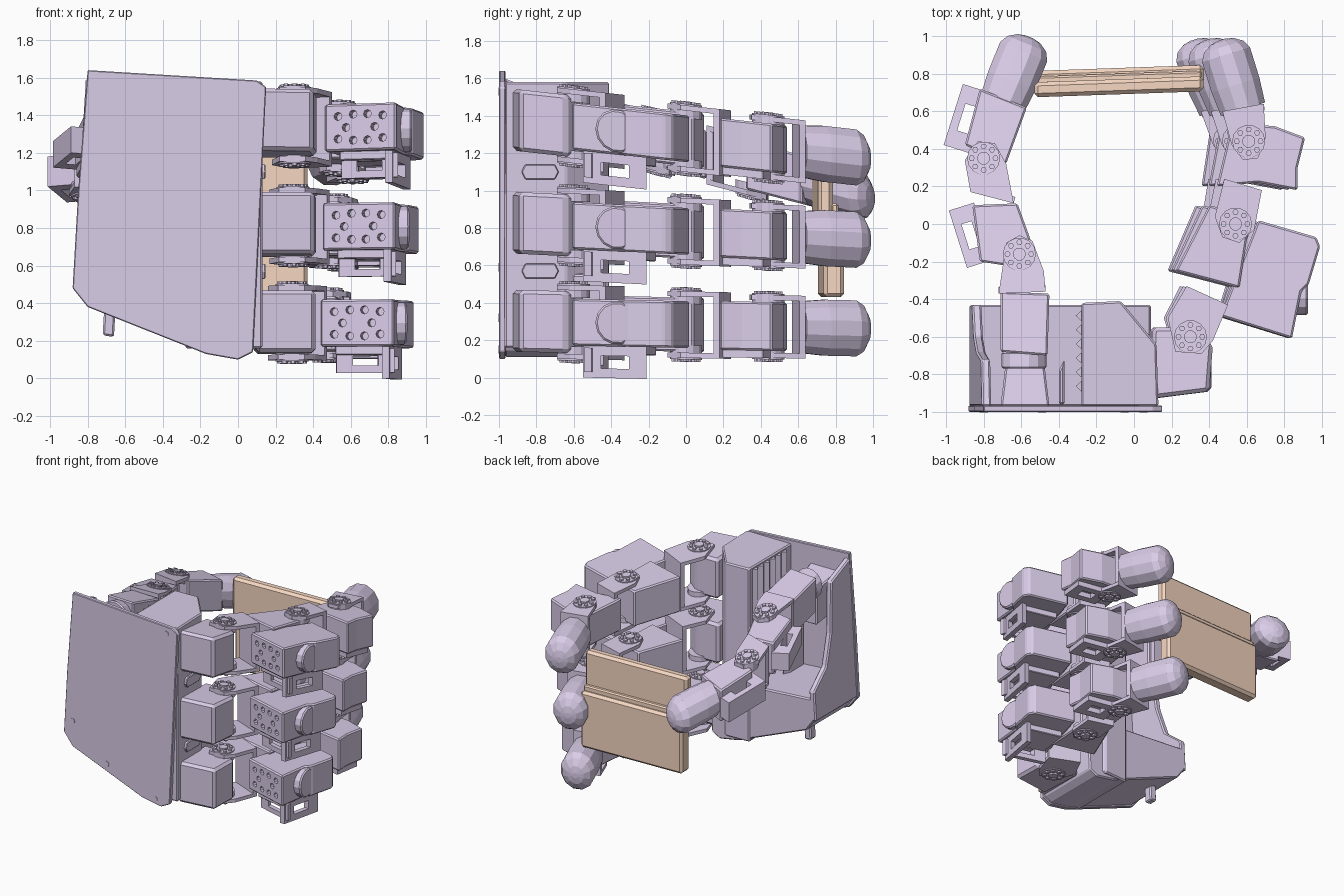
import bpy, bmesh, math
from mathutils import Vector

if "Cube" in bpy.data.objects:
    bpy.data.objects.remove(bpy.data.objects["Cube"])


def material(name, col):
    m = bpy.data.materials.new(name)
    m.diffuse_color = col
    m.use_nodes = True
    m.node_tree.nodes["Principled BSDF"].inputs["Base Color"].default_value = m.diffuse_color
    return m


SHELL = material("lavender_shell", (0.70, 0.61, 0.81, 1))
CARD = material("peach_card", (0.92, 0.68, 0.54, 1))


def make(name, bm, mat=SHELL, bevel=0):
    bmesh.ops.recalc_face_normals(bm, faces=bm.faces)
    me = bpy.data.meshes.new(name)
    bm.to_mesh(me)
    bm.free()
    me.materials.append(mat)
    ob = bpy.data.objects.new(name, me)
    bpy.context.collection.objects.link(ob)
    if bevel:
        b = ob.modifiers.new("bevel", 'BEVEL')
        b.width, b.segments, b.limit_method = bevel, 1, 'ANGLE'
    return ob


def add_prism(bm, pts, a, b, f):
    lo = [bm.verts.new(f(u, v, a)) for u, v in pts]
    hi = [bm.verts.new(f(u, v, b)) for u, v in pts]
    bm.faces.new(lo[::-1])
    bm.faces.new(hi)
    n = len(pts)
    for i in range(n):
        bm.faces.new((lo[i], lo[(i + 1) % n], hi[(i + 1) % n], hi[i]))


def prism(name, pts, a, b, f, mat=SHELL, bevel=0.01):
    bm = bmesh.new()
    add_prism(bm, pts, a, b, f)
    return make(name, bm, mat, bevel)


def ring(c, r, n):
    return [(c[0] + r * math.cos(2 * math.pi * i / n), c[1] + r * math.sin(2 * math.pi * i / n)) for i in range(n)]


def flat(u, v, w):       # plan outline, extruded in z
    return Vector((u, v, w))


def upright(u, v, w):    # front outline, extruded in y
    return Vector((u, w, v))


def sheared(z0, y0, k, c=0):  # plan outline on a digit that slopes in z and curls in x along y
    return lambda u, v, w: Vector((u - c * (v - y0), v, z0 + w + k * (v - y0)))


def bracket(name, pts, hub, h, f):
    """U-shaped bracket: two plates, a web on the first edge, round hubs with screws"""
    bm = bmesh.new()
    cx = Vector((sum(p[0] for p in pts), sum(p[1] for p in pts))) / len(pts)
    p, q = Vector(pts[0]), Vector(pts[1])
    d = (q - p).orthogonal().normalized() * 0.035
    if d.dot(cx - p) < 0:
        d = -d
    add_prism(bm, [p, q, q + d, p + d], -h, h, f)
    for s in (1, -1):
        add_prism(bm, pts, s * h, s * (h + 0.028), f)
        add_prism(bm, ring(hub, 0.088, 14), s * (h - 0.04), s * (h + 0.036), f)
        add_prism(bm, ring(hub, 0.035, 10), s * h, s * (h + 0.05), f)
        for c in ring(hub, 0.063, 8):
            add_prism(bm, ring(c, 0.016, 6), s * h, s * (h + 0.048), f)
    make(name, bm)


def slot_frame(name, c, along, length, width, a, b, f):
    """Small plate with an oblong opening, made of four bars"""
    u = Vector(along).normalized()
    v = Vector((-u.y, u.x))
    bm = bmesh.new()
    for du, dv, l, w in ((0, .35, 1, .3), (0, -.35, 1, .3), (.36, 0, .28, .4), (-.36, 0, .28, .4)):
        o = Vector(c) + u * du * length + v * dv * width
        e, g = u * l * length / 2, v * w * width / 2
        add_prism(bm, [o - e - g, o + e - g, o + e + g, o - e + g], a, b, f)
    make(name, bm)


def fingertip(name, a, b, r, rz, f):
    """Faceted thimble from plan point a to dome point b"""
    a, b = Vector(a), Vector(b)
    u = (b - a).normalized()
    v = Vector((u.y, -u.x))
    L = (b - a).length
    n = 12
    rows = [(0, .92), (.35 * L, 1), (L - .6 * r, 1), (L - .28 * r, .82), (L - .07 * r, .48), (L, .15)]
    bm = bmesh.new()
    rings = []
    for t, s in rows:
        rg = []
        for i in range(n):
            an = 2 * math.pi * (i + .5) / n
            p = a + u * t + v * r * s * math.cos(an)
            rg.append(bm.verts.new(f(p.x, p.y, rz * s * math.sin(an))))
        rings.append(rg)
    for r0, r1 in zip(rings, rings[1:]):
        for i in range(n):
            bm.faces.new((r0[i], r0[(i + 1) % n], r1[(i + 1) % n], r1[i]))
    bm.faces.new(rings[0][::-1])
    bm.faces.new(rings[-1])
    make(name, bm)


# Palm: cover plate, lower block, knuckle column, side wall, peg
prism("palm_cover", [(-.80, 1.64), (.10, 1.585), (.15, 1.55), (.08, .14), (0, .10), (-.17, .13),
                     (-.80, .38), (-.88, .48), (-.85, 1.0)], -1.0, -.965, upright, bevel=.005)
prism("palm_lower_block", [(-.87, .50), (-.79, .39), (-.17, .14), (0, .11), (.07, .15), (.09, .55),
                           (-.28, .62), (-.86, .66)], -.97, -.43, upright)
prism("palm_column", [(-.28, -.97), (-.28, -.42), (-.07, -.41), (.12, -.64), (.13, -.97)], .16, 1.58, flat)
prism("palm_side_wall", [(-.97, .48), (-.43, .48), (-.43, .72), (-.60, .86), (-.68, 1.1), (-.72, 1.5), (-.97, 1.6)],
      0, .05, lambda u, v, w: Vector((-.875 + .06 * (v - .5) + w, u, v)))
prism("palm_rib", [(-.40, -.96), (-.37, -.96), (-.37, -.72), (-.40, -.78)], .6, 1.4, flat)
for i in range(6):
    y = -.9 + i * .075
    prism(f"palm_tooth_{i}", [(-.27, y), (-.31, y + .037), (-.27, y + .075)], .62, 1.56, flat, bevel=0)
for i, z in enumerate((1.10, .57)):
    prism(f"palm_side_pad_{i}", [(-.86, z - .04), (-.70, z - .04), (-.68, z), (-.70, z + .04), (-.86, z + .04),
                                 (-.88, z)], .12, .145, lambda u, v, w: Vector((w, u, v)), bevel=.005)
prism("palm_peg", [(-.71, .40), (-.65, .40), (-.66, .22), (-.72, .23)], -.66, -.59, upright)
screws = bmesh.new()
for c in ((-.80, .59), (-.49, .32), (-.05, .15), (.05, 1.53)):
    add_prism(screws, ring(c, .022, 8), -1.003, -.99, upright)
make("palm_screws", screws)

# Three fingers share one plan layout; each has its own height, slope and curl
for name, z0, k, c in (("upper", 1.36, -.11, 0), ("middle", .82, -.05, .045), ("lower", .30, -.022, .085)):
    f = sheared(z0, -.75, k, c)
    n = name + "_finger_"
    prism(n + "base", [(.08, -.93), (.40, -.89), (.42, -.64), (.30, -.55), (.10, -.55)], -.165, .165, f, bevel=.02)
    bracket(n + "base_bracket", [(.50, -.43), (.28, -.33), (.18, -.50), (.22, -.68), (.36, -.69), (.42, -.62)],
            (.30, -.60), .17, f)
    outer = prism(n + "outer_motor", [(.66, .02), (.97, -.07), (.99, -.12), (.93, -.32), (.89, -.36),
                                      (.84, -.61), (.46, -.49)], -.125, .125, f)
    # mounting holes in the front face of the motor
    cut = bmesh.new()
    o, ex, ey = Vector((.65, -.55)), Vector((.95, -.30)), Vector((.30, .95))

    def face(u, v, w, f=f):
        p = o + ex * u + ey * w
        return f(p.x, p.y, v)
    for h in ring((0, 0), .08, 6) + [(-.125, .06), (-.125, -.06), (.125, .06), (.125, -.06)]:
        add_prism(cut, ring(h, .022, 8), -.06, .05, face)
    cutter = make(n + "hole_cutter", cut)
    cutter.hide_render = True
    cutter.hide_viewport = True
    mod = outer.modifiers.new("holes", 'BOOLEAN')
    mod.operation, mod.object = 'DIFFERENCE', cutter
    # round motor output on the outer side
    prism(n + "motor_output", ring((-.37, 0), .115, 14), .78, .925, lambda u, v, w, f=f: f(w, u, v))
    # slotted bracket hanging under the motor: side leaf, front leaf and top plate
    slot_frame(n + "side_frame", (-.38, -.21), (1, 0), .34, .17, 0, .04,
               lambda u, v, w, f=f: f(.83 + .28 * (u + .38) + w, u, v))
    slot_frame(n + "front_frame", (.70, -.20), (1, 0), .30, .13, 0, .04,
               lambda u, v, w, f=f: f(u, -.50 - .3 * (u - .7) + w, v))
    prism(n + "frame_plate", [(.54, -.48), (.82, -.55), (.90, -.24), (.62, -.16)], -.17, -.12, f, bevel=.005)
    prism(n + "inner_motor", [(.40, .10), (.62, .04), (.56, -.34), (.22, -.25)], -.145, .145, f)
    bracket(n + "middle_bracket", [(.48, .24), (.68, .18), (.64, -.03), (.56, -.10), (.47, -.07), (.43, .04)],
            (.54, .0), .15, f)
    prism(n + "far_motor", [(.44, .20), (.66, .22), (.87, .18), (.87, .30), (.91, .46), (.75, .52), (.52, .54)],
          -.13, .13, f)
    slot_frame(n + "far_frame", (.74, .33), (.95, -.2), .26, .22, -.17, -.13, f)
    bracket(n + "tip_bracket", [(.69, .64), (.47, .60), (.52, .42), (.58, .34), (.66, .35), (.70, .46)],
            (.61, .44), .14, f)
    fingertip(n + "tip", (.58, .61), (.465, .98), .138, .155, f)

# Thumb on the left side of the palm
f = sheared(1.35, -.5, -.26)
prism("thumb_base_motor", [(-.71, -.36), (-.45, -.37), (-.46, -.70), (-.71, -.68)], -.15, .13, f)
prism("thumb_base_output", ring((-.585, 0), .12, 14), -.77, -.68, lambda u, v, w: f(u, w, v))
prism("thumb_base_mount", [(-.71, -.97), (-.45, -.97), (-.48, -.72), (-.68, -.72)], -.3, .0, f)
bracket("thumb_base_bracket", [(-.72, -.37), (-.47, -.36), (-.48, -.25), (-.54, -.09), (-.61, -.06), (-.68, -.10)],
        (-.61, -.16), .13, f)
prism("thumb_near_motor", [(-.86, .10), (-.62, .11), (-.49, -.25), (-.82, -.20)], -.13, .13, f)
slot_frame("thumb_near_frame", (-.87, -.06), (.3, -.95), .32, .14, -.08, .06, f)
bracket("thumb_middle_bracket", [(-.64, .11), (-.87, .17), (-.90, .34), (-.83, .44), (-.74, .43), (-.68, .32)],
        (-.80, .35), .13, f)
prism("thumb_far_motor", [(-.90, .42), (-.82, .72), (-.57, .62), (-.68, .32)], -.13, .13, f)
slot_frame("thumb_far_frame", (-.89, .56), (.3, .95), .34, .15, -.09, .07, f)
fingertip("thumb_tip", (-.70, .64), (-.555, .995), .14, .14, f)

# Stepped card held between thumb and fingers
tilt = .035


def card(u, v, w):
    return Vector((u, v + tilt * (u + .08), w))


prism("card_lower", [(-.53, .72), (.37, .72), (.37, .83), (-.53, .83)], .43, .89, card, CARD, .02)
prism("card_upper", [(-.53, .69), (.37, .69), (.37, .77), (-.53, .77)], .86, 1.20, card, CARD, .02)
prism("card_lip", [(-.52, .76), (.36, .76), (.36, .80), (-.52, .80)], .87, .93, card, CARD, .01)
